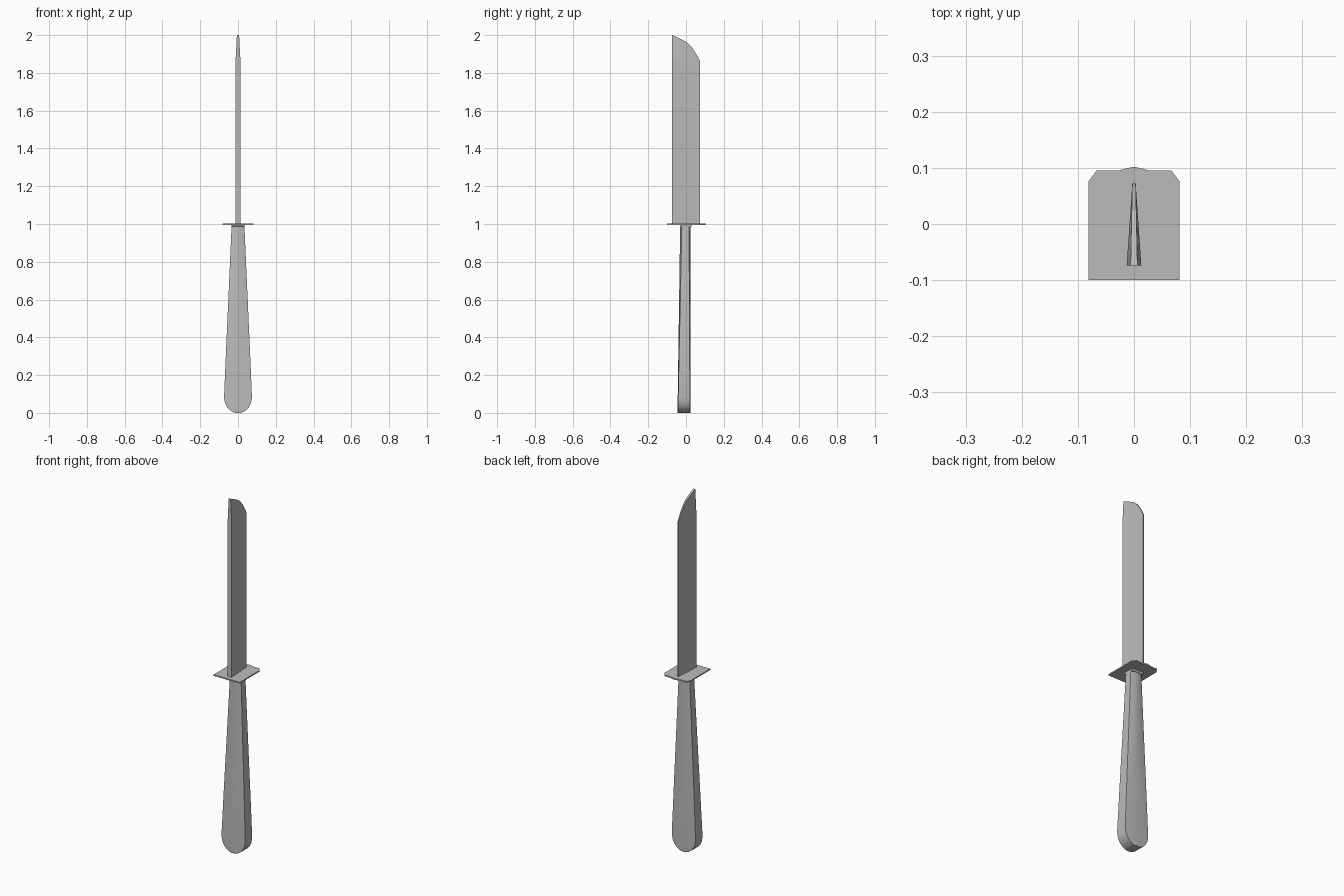
import bpy
import bmesh
import math

if "Cube" in bpy.data.objects:
    bpy.data.objects.remove(bpy.data.objects["Cube"], do_unlink=True)

grey = bpy.data.materials.new("plain grey")
grey.use_nodes = True
grey.diffuse_color = (0.5, 0.5, 0.5, 1)
grey.node_tree.nodes["Principled BSDF"].inputs["Base Color"].default_value = (0.5, 0.5, 0.5, 1)


def loft(name, rings, smooth=False):
    """Skin a list of equal-length rings and cap both ends."""
    bm = bmesh.new()
    loops = [[bm.verts.new(p) for p in ring] for ring in rings]
    count = len(loops[0])
    for low, high in zip(loops, loops[1:]):
        for i in range(count):
            j = (i + 1) % count
            bm.faces.new((low[i], low[j], high[j], high[i]))
    bm.faces.new(loops[0][::-1])
    bm.faces.new(loops[-1])
    bmesh.ops.recalc_face_normals(bm, faces=bm.faces)
    mesh = bpy.data.meshes.new(name)
    bm.to_mesh(mesh)
    bm.free()
    mesh.materials.append(grey)
    obj = bpy.data.objects.new(name, mesh)
    bpy.context.collection.objects.link(obj)
    if smooth:
        bpy.ops.object.select_all(action="DESELECT")
        obj.select_set(True)
        bpy.context.view_layer.objects.active = obj
        bpy.ops.object.shade_smooth_by_angle(angle=math.radians(30))
    return obj


# Blade: wedge section, thick spine at the front, thin edge at the back,
# with the sides drawn in towards the clipped tip
tip_curve = [(-0.074, 2.0), (-0.035, 1.983), (0.0, 1.965), (0.025, 1.943),
             (0.045, 1.915), (0.06, 1.89), (0.073, 1.865)]
rings = []
for y, z in tip_curve:
    t = (y + 0.074) / 0.147
    base = 0.013 - 0.01 * t
    top = 0.006 - 0.003 * t
    rings.append([(-base, y, 1.0), (base, y, 1.0), (base, y, 1.862),
                  (top, y, z), (-top, y, z), (-base, y, 1.862)])
loft("blade", rings)

# Guard: thin plate with clipped rear corners and a shallow rear point
half = [(0.081, -0.1), (0.081, 0.076), (0.067, 0.095), (0.028, 0.095), (0.014, 0.099)]
outline = half + [(0, 0.102)] + [(-x, y) for x, y in reversed(half)]
loft("guard", [[(x, y, z) for x, y in outline] for z in (0.995, 1.002)])

# Collar under the guard
loft("collar", [[(sx * w, sy * d, z) for sx, sy in ((-1, -1), (1, -1), (1, 1), (-1, 1))]
                for z, w, d in ((0.985, 0.034, 0.026), (0.996, 0.036, 0.034))])

# Handle: flared grip, raised faces fading downwards, rounded butt
profile = [(0.0, 0.014), (0.006, 0.03), (0.016, 0.045), (0.03, 0.058),
           (0.05, 0.068), (0.08, 0.074), (0.35, 0.0625), (0.65, 0.049), (0.988, 0.034)]
rings = []
for z, w in profile:
    t = z / 0.988
    front, back = -0.045 + 0.014 * t, 0.023 + 0.002 * t
    bulge = 0.002 + 0.007 * t
    c = w * 0.38
    rings.append([(w, front + bulge, z), (w, back - bulge, z), (c, back, z), (-c, back, z),
                  (-w, back - bulge, z), (-w, front + bulge, z), (-c, front, z), (c, front, z)])
loft("handle", rings, smooth=True)
